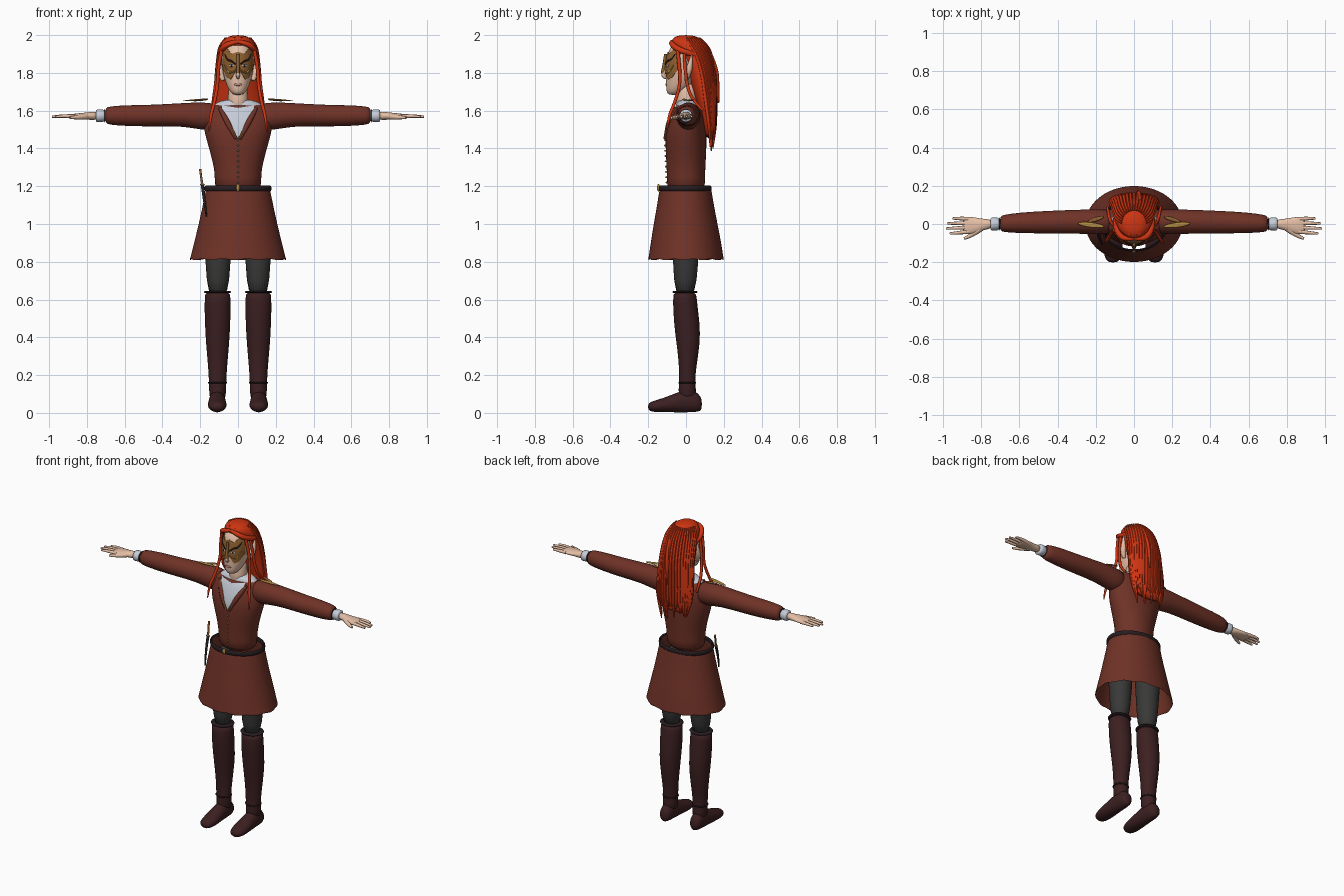
import bpy, bmesh, math, random
from mathutils import Vector

random.seed(4)
if "Cube" in bpy.data.objects:
    bpy.data.objects.remove(bpy.data.objects["Cube"])


def material(name, *rgb):
    m = bpy.data.materials.new(name)
    m.use_nodes = True
    m.diffuse_color = (*rgb, 1)
    m.node_tree.nodes["Principled BSDF"].inputs["Base Color"].default_value = (*rgb, 1)
    return m


JACKET = material("russet cloth", .16, .032, .02)
BOOT = material("dark leather", .045, .014, .015)
LEGGING = material("charcoal cloth", .04, .04, .039)
HAIR = material("red hair", .62, .035, .006)
SKIN = material("pale skin", .78, .52, .38)
SHIRT = material("pale linen", .56, .6, .68)
MASK = material("bronze", .28, .12, .03)
GOLD = material("gold trim", .45, .25, .05)
DARK = material("black leather", .02, .012, .014)
LIP = material("rose lips", .55, .24, .19)


def finish(ob, mat, angle=50):
    """Apply modifiers, colour and shade."""
    bpy.ops.object.select_all(action='DESELECT')
    ob.select_set(True)
    bpy.context.view_layer.objects.active = ob
    bpy.ops.object.convert(target='MESH')
    ob = bpy.context.object
    ob.data.materials.clear()
    ob.data.materials.append(mat)
    bpy.ops.object.shade_smooth_by_angle(angle=math.radians(angle))
    return ob


def mesh_object(name, bm):
    bmesh.ops.recalc_face_normals(bm, faces=bm.faces)
    me = bpy.data.meshes.new(name)
    bm.to_mesh(me)
    bm.free()
    ob = bpy.data.objects.new(name, me)
    bpy.context.collection.objects.link(ob)
    return ob


def loft(name, rings, mat, axis='z', n=20, caps=True, wave=0, thick=0, sub=1):
    """Skin elliptical rings (x, y, z, a, b) lying across the given axis."""
    bm = bmesh.new()
    loops = []
    for k, (x, y, z, a, b) in enumerate(rings):
        loop = []
        for i in range(n):
            t = math.tau * i / n
            c, s = a * math.cos(t), b * math.sin(t)
            off = {'z': (c, s, 0), 'x': (0, c, s), 'y': (c, 0, s)}[axis]
            v = Vector((x, y, z)) + Vector(off)
            if k == 0:
                v.z += wave * abs(math.sin(t * 6 + .4))
            loop.append(bm.verts.new(v))
        loops.append(loop)
    for p, q in zip(loops, loops[1:]):
        for i in range(n):
            j = (i + 1) % n
            bm.faces.new((p[i], p[j], q[j], q[i]))
    if caps:
        bm.faces.new(loops[0])
        bm.faces.new(loops[-1])
    ob = mesh_object(name, bm)
    if thick:
        ob.modifiers.new("thickness", 'SOLIDIFY').thickness = thick
    if sub:
        ob.modifiers.new("smooth", 'SUBSURF').levels = sub
    return finish(ob, mat)


def tube(name, points, radii, mat, res=2):
    cu = bpy.data.curves.new(name, 'CURVE')
    cu.dimensions = '3D'
    cu.bevel_depth, cu.bevel_resolution, cu.use_fill_caps = 1, res, True
    sp = cu.splines.new('NURBS')
    sp.points.add(len(points) - 1)
    for p, co, r in zip(sp.points, points, radii):
        p.co, p.radius = (*co, 1), r
    sp.use_endpoint_u, sp.order_u, sp.resolution_u = True, 3, 5
    ob = bpy.data.objects.new(name, cu)
    bpy.context.collection.objects.link(ob)
    return finish(ob, mat)


def ball(name, loc, size, mat, rot=(0, 0, 0)):
    bpy.ops.mesh.primitive_uv_sphere_add(segments=16, ring_count=8, location=loc, rotation=rot)
    ob = bpy.context.object
    ob.name, ob.scale = name, size
    return finish(ob, mat)


def front_y(target, x, z):
    hit, loc, _, _ = target.ray_cast((x, -1, z), (0, 1, 0))
    return loc.y if hit else -.02


def patch(name, target, half, low, high, mat, cols=28, rows=8):
    """Thin plate draped on the front of a part between two height curves."""
    bm = bmesh.new()
    grid = []
    for i in range(cols + 1):
        x = half * (2 * i / cols - 1)
        zs = [low(abs(x)) + (high(abs(x)) - low(abs(x))) * j / rows for j in range(rows + 1)]
        grid.append([bm.verts.new((x, front_y(target, x, z) - .005, z)) for z in zs])
    for p, q in zip(grid, grid[1:]):
        for j in range(rows):
            bm.faces.new((p[j], q[j], q[j + 1], p[j + 1]))
    ob = mesh_object(name, bm)
    ob.modifiers.new("thickness", 'SOLIDIFY').thickness = .006
    return finish(ob, mat)


def ramp(*pts):
    """Piecewise linear height curve."""
    def f(x):
        for (x0, z0), (x1, z1) in zip(pts, pts[1:]):
            if x <= x1:
                return z0 + (z1 - z0) * (x - x0) / (x1 - x0)
        return pts[-1][1]
    return f


def zrings(rows, x=0):
    return [(x, cy, z, a, b) for z, cy, a, b in rows]


# Jacket body, skirt and belt
torso = loft("jacket_body", zrings([
    (1.16, 0, .127, .104), (1.25, 0, .122, .101), (1.32, 0, .131, .104), (1.42, 0, .16, .11),
    (1.5, 0, .182, .108), (1.57, .01, .19, .092), (1.615, .012, .17, .075), (1.64, .012, .12, .055)]), JACKET, n=28)
loft("skirt", zrings([
    (.803, 0, .257, .201), (.83, 0, .25, .197), (.9, 0, .233, .187), (1.0, -.002, .208, .169),
    (1.12, -.003, .182, .147), (1.195, -.003, .168, .136)]), JACKET, n=48, caps=False, wave=.014, thick=.006)
loft("belt", zrings([(1.172, -.004, .176, .139), (1.188, -.004, .18, .142), (1.205, -.004, .176, .139)]),
     DARK, n=32, caps=False, thick=.012)
ball("belt_buckle", (0, -.145, 1.192), (.01, .008, .02), GOLD)
for i in range(9):
    z = 1.22 + .028 * i
    ball("button", (0, front_y(torso, 0, z) - .003, z), (.005, .006, .005), GOLD)

# Linen shirt, neck and lapels
loft("shirt_yoke", zrings([(1.605, .01, .15, .07), (1.64, .01, .125, .058), (1.662, .01, .068, .052)]), SHIRT)
patch("shirt_front", torso, .085, ramp((0, 1.455), (.085, 1.61)), ramp((0, 1.615), (.085, 1.628)), SHIRT)
loft("neck", zrings([(1.6, 0, .062, .062), (1.66, .005, .054, .054), (1.76, .005, .05, .052)]), SKIN)
for s in (1, -1):
    edge = [(s * x, z) for x, z in ((.005, 1.45), (.035, 1.51), (.07, 1.575), (.092, 1.615))]
    tube("lapel", [(x + s * .006, front_y(torso, x, z) - .002, z) for x, z in edge], [.007, .015, .015, .008], JACKET)
    tube("lapel_trim", [(x, front_y(torso, x, z) - .01, z) for x, z in edge], [.003] * 4, GOLD)

# Arms and legs, both sides
for s, side in ((1, "left"), (-1, "right")):
    def along(rows):
        return [(s * x, y, z, a, b) for x, y, z, a, b in rows]

    loft(side + "_sleeve", along([
        (.1, .012, 1.57, .065, .07), (.19, .012, 1.57, .066, .076), (.28, .012, 1.58, .064, .062),
        (.45, .01, 1.573, .06, .058), (.6, .006, 1.574, .055, .056), (.68, .003, 1.574, .046, .049),
        (.705, .002, 1.574, .04, .042)]), JACKET, 'x')
    loft(side + "_cuff", along([(.69, 0, 1.573, .034, .034), (.74, 0, 1.573, .035, .034),
                                (.755, 0, 1.573, .037, .036)]), SHIRT, 'x', n=16)
    loft(side + "_cuff_band", along([(.702, 0, 1.573, .04, .04), (.709, 0, 1.573, .038, .038)]), DARK, 'x')
    # Hand
    loft(side + "_palm", along([
        (.74, 0, 1.573, .026, .026), (.79, -.002, 1.572, .028, .02), (.83, -.008, 1.571, .044, .017),
        (.87, -.008, 1.57, .047, .014), (.9, -.008, 1.57, .042, .008)]), SKIN, 'x', n=16)
    for k, tip in enumerate((.95, .978, .985, .965)):
        y = .026 - .022 * k
        tube(side + "_finger", [(s * .86, y, 1.57), (s * .92, y * 1.15, 1.573), (s * tip, y * 1.2 - .002, 1.568)],
             [.011, .01, .006], SKIN)
    tube(side + "_thumb", [(s * .8, -.02, 1.57), (s * .84, -.055, 1.565), (s * .89, -.077, 1.563)],
         [.017, .013, .007], SKIN)
    # Gold leaves on the shoulder
    ball(side + "_shoulder_leaf", (s * .225, -.005, 1.657), (.07, .013, .004), GOLD, (0, s * .08, s * .12))
    ball(side + "_shoulder_leaf_small", (s * .2, .025, 1.655), (.045, .011, .004), MASK, (0, s * .08, -s * .3))
    # Leg
    loft(side + "_legging", zrings([(1.15, 0, .085, .085), (.95, 0, .078, .074), (.8, -.002, .066, .068),
                                    (.6, -.005, .056, .055)], s * .106), LEGGING)
    loft(side + "_boot_shaft", zrings([
        (.645, -.006, .067, .06), (.61, -.006, .069, .063), (.54, -.002, .07, .067), (.42, .01, .066, .069),
        (.3, .012, .056, .053), (.2, .006, .047, .042), (.12, .006, .046, .046), (.06, .01, .042, .05)],
        s * .108), BOOT)
    loft(side + "_boot_foot", [(s * .11, y, z, a, b) for y, z, a, b in (
        (.085, .045, .022, .03), (.065, .055, .038, .05), (.02, .066, .043, .064), (-.05, .055, .046, .053),
        (-.12, .041, .052, .037), (-.175, .034, .046, .03), (-.203, .032, .026, .018))], BOOT, 'y')
    for z, y, a, b in ((.64, -.006, .072, .066), (.16, .006, .05, .046)):
        loft(side + "_boot_band", zrings([(z - .008, y, a, b), (z, y, a + .003, b + .003), (z + .008, y, a, b)],
                                         s * .108), DARK)

# Head and face
head = loft("head", zrings([
    (1.682, -.062, .022, .028), (1.698, -.058, .042, .046), (1.74, -.034, .064, .072), (1.8, -.014, .08, .092),
    (1.86, -.005, .087, .1), (1.92, 0, .083, .094), (1.97, .005, .055, .065)]), SKIN, n=28)
tube("nose", [(0, -.105, 1.835), (0, -.118, 1.8), (0, -.122, 1.782), (0, -.1, 1.772)], [.007, .01, .011, .007], SKIN)
ball("lips", (0, front_y(head, 0, 1.738), 1.738), (.022, .005, .007), LIP)
patch("mask", head, .08, ramp((0, 1.795), (.015, 1.805), (.04, 1.765), (.06, 1.775), (.08, 1.82)),
      ramp((0, 1.912), (.035, 1.9), (.055, 1.925), (.068, 1.945), (.08, 1.9)), MASK, 40)
tube("mask_nose_ridge", [(0, -.108, 1.9), (0, -.115, 1.84), (0, -.124, 1.798)], [.008, .009, .01], MASK)
for s in (1, -1):
    y = front_y(head, s * .034, 1.838)
    ball("eye", (s * .034, y - .004, 1.838), (.015, .005, .007), SHIRT, (0, 0, s * .3))
    ball("iris", (s * .034, y - .008, 1.838), (.006, .003, .006), DARK)
    tube("mask_brow", [(s * x, front_y(head, s * x, z) - .007, z) for x, z in
                       ((.012, 1.845), (.035, 1.865), (.06, 1.868), (.07, 1.9))], [.003, .005, .005, .002], DARK)
    tube("mask_scroll", [(s * x, front_y(head, s * x, z) - .007, z) for x, z in
                         ((.012, 1.815), (.035, 1.8), (.055, 1.805), (.07, 1.84))], [.003, .005, .005, .002], GOLD)
    # Long pointed ear
    tube("ear", [(s * .078, .0, 1.76), (s * .092, .008, 1.79), (s * .1, .022, 1.84), (s * .104, .03, 1.895)],
         [.01, .018, .017, .003], SKIN)

# Hair mass, then overlapping locks that follow it
hair_rows = [(2.0, .0, .03, .035), (1.985, .0, .068, .075), (1.95, .015, .096, .098), (1.9, .05, .106, .085),
             (1.8, .082, .114, .075), (1.7, .097, .12, .058), (1.6, .112, .125, .042), (1.5, .125, .118, .028),
             (1.45, .127, .1, .018)]
loft("hair_mass", zrings(hair_rows), HAIR, n=28)
for i in range(19):
    a = math.pi * (i + .5) / 19
    drop = random.uniform(-.07, .05)
    pts = [(rx * .96 * math.cos(a), cy + ry * .96 * math.sin(a), z) for z, cy, rx, ry in hair_rows[1:]]
    x, y, z = pts[-1]
    pts[-1] = (x + random.uniform(-.015, .015), y, z + drop)
    tube("hair_lock", pts, [.005, .009, .012, .014, .015, .016, .013, .003], HAIR, 1)
tube("loose_back_lock", [(.03, .12, 1.92), (.03, .16, 1.83), (.02, .168, 1.74), (.02, .172, 1.64)],
     [.01, .011, .01, .004], HAIR)
for s in (1, -1):
    tube("swept_fringe", [(0, -.075, 1.965), (s * .05, -.082, 1.957), (s * .088, -.045, 1.925), (s * .1, .03, 1.9),
                          (s * .06, .13, 1.88), (0, .142, 1.86)], [.01, .015, .016, .015, .012, .008], HAIR)
    tube("crown_lock", [(s * .015, -.06, 1.982), (s * .06, -.03, 1.972), (s * .085, .05, 1.945),
                        (s * .03, .125, 1.91)], [.008, .014, .014, .008], HAIR)
    tube("side_braid", [(s * .085, -.045, 1.925), (s * .104, -.035, 1.84), (s * .107, -.03, 1.74),
                        (s * .125, -.06, 1.64), (s * .148, -.095, 1.56), (s * .152, -.1, 1.49)],
         [.01, .01, .009, .009, .009, .003], HAIR)
    tube("shoulder_lock", [(s * .095, -.01, 1.92), (s * .112, -.005, 1.82), (s * .118, .005, 1.74),
                           (s * .13, .03, 1.66), (s * .14, .09, 1.6)], [.008, .009, .009, .009, .006], HAIR)

# Sheathed dagger on the right hip
tube("dagger_sheath", [(-.188, -.045, 1.205), (-.178, -.085, 1.12), (-.167, -.105, 1.04)], [.009, .008, .004], DARK)
tube("dagger_grip", [(-.2, -.018, 1.29), (-.196, -.028, 1.25), (-.188, -.045, 1.205)], [.007, .005, .007], MASK)
ball("dagger_guard", (-.188, -.045, 1.208), (.014, .008, .005), GOLD)
